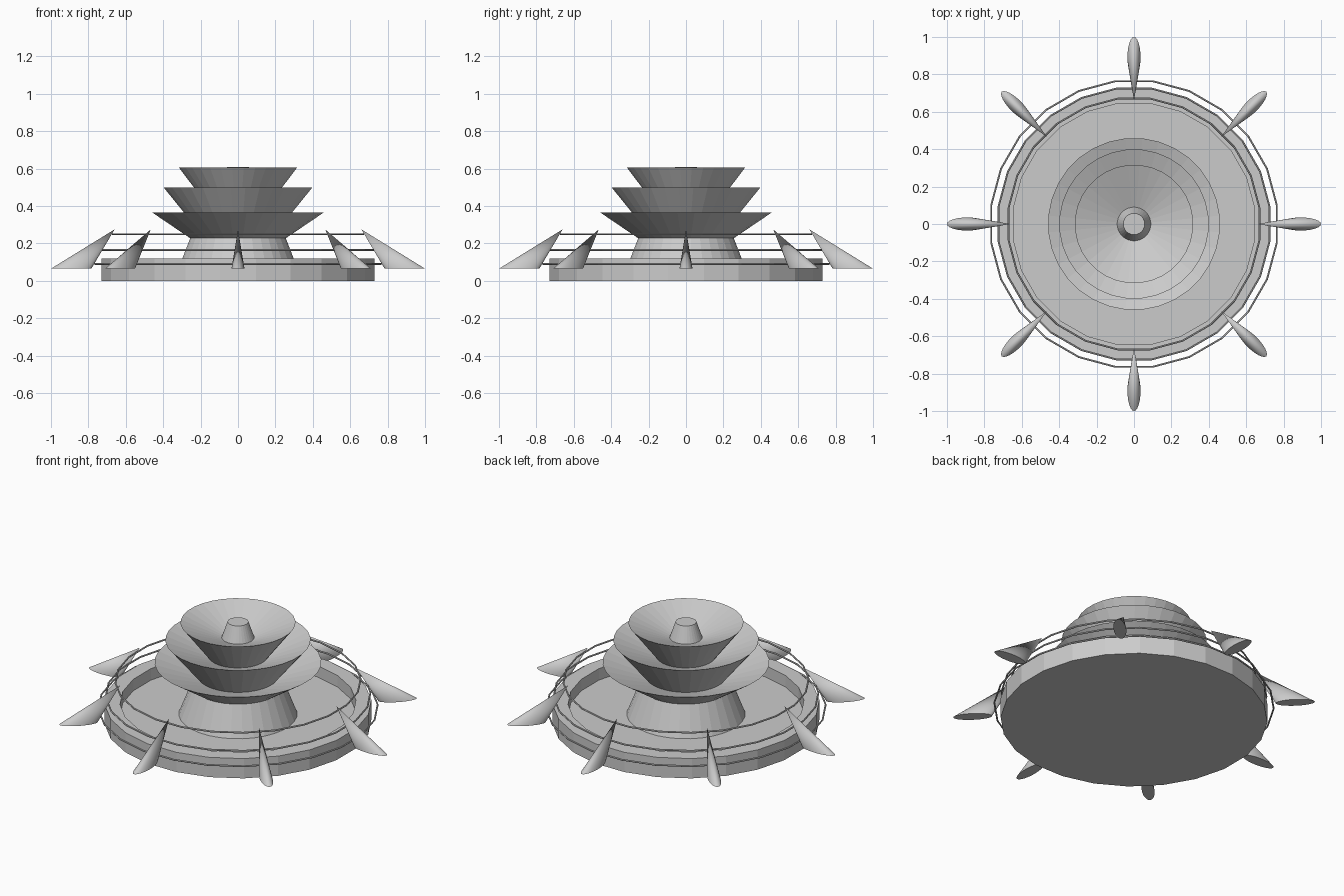
import bpy, bmesh, math
from mathutils import Vector, Matrix

cube = bpy.data.objects.get("Cube")
if cube:
    bpy.data.objects.remove(cube, do_unlink=True)

stone = bpy.data.materials.new("pale_grey_stone")
stone.use_nodes = True
GREY = (0.6, 0.6, 0.6, 1)
stone.diffuse_color = GREY
stone.node_tree.nodes["Principled BSDF"].inputs["Base Color"].default_value = GREY


def finish(bm, name):
    bmesh.ops.remove_doubles(bm, verts=bm.verts, dist=0.0002)
    bmesh.ops.recalc_face_normals(bm, faces=bm.faces)
    mesh = bpy.data.meshes.new(name)
    bm.to_mesh(mesh)
    bm.free()
    mesh.materials.append(stone)
    obj = bpy.data.objects.new(name, mesh)
    bpy.context.collection.objects.link(obj)
    return obj


def lathe(name, profile, sides, closed=False):
    """Spin a (radius, height) profile around z, with a flat side facing front."""
    bm = bmesh.new()
    turn = Matrix.Rotation(math.pi / sides, 3, 'Z')
    verts = [bm.verts.new(turn @ Vector((r, 0, z))) for r, z in profile]
    pairs = list(zip(verts, verts[1:]))
    if closed:
        pairs.append((verts[-1], verts[0]))
    edges = [bm.edges.new(p) for p in pairs]
    bmesh.ops.spin(bm, geom=verts + edges, axis=(0, 0, 1), cent=(0, 0, 0),
                   angle=math.tau, steps=sides)
    return finish(bm, name)


# Round basin with a raised rim
lathe("basin", [(0, 0), (0.735, 0), (0.735, 0.12), (0.65, 0.12),
                (0.65, 0.05), (0, 0.05)], 24)

# Stem, three stacked bowls and the top nozzle
lathe("tiered_bowls", [(0, 0.04), (0.33, 0.04), (0.257, 0.228), (0.46, 0.365),
                       (0.225, 0.285), (0.40, 0.50), (0.165, 0.405),
                       (0.317, 0.605), (0.09, 0.515), (0.057, 0.61),
                       (0, 0.61)], 32)

# Thin hoops joining the fins
for name, radius, height in (("lower_hoop", 0.77, 0.09),
                             ("middle_hoop", 0.73, 0.165),
                             ("upper_hoop", 0.676, 0.25)):
    section = [(radius + 0.005 * math.cos(a * math.tau / 6),
                height + 0.005 * math.sin(a * math.tau / 6)) for a in range(6)]
    lathe(name, section, 24, closed=True)

# Eight leaning fins: slanted cones on oval bases
for i in range(8):
    bm = bmesh.new()
    bmesh.ops.create_cone(bm, cap_ends=True, segments=24, radius1=1, radius2=0, depth=1)
    for v in bm.verts:
        t = v.co.z + 0.5
        v.co = Vector((0.892 - 0.232 * t + 0.108 * v.co.x,
                       0.035 * v.co.y, 0.065 + 0.21 * t))
    bm.transform(Matrix.Rotation(i * math.tau / 8, 4, 'Z'))
    fin = finish(bm, f"fin_{i + 1}")
    bpy.ops.object.select_all(action='DESELECT')
    fin.select_set(True)
    bpy.context.view_layer.objects.active = fin
    bpy.ops.object.shade_smooth_by_angle(angle=math.radians(40))
